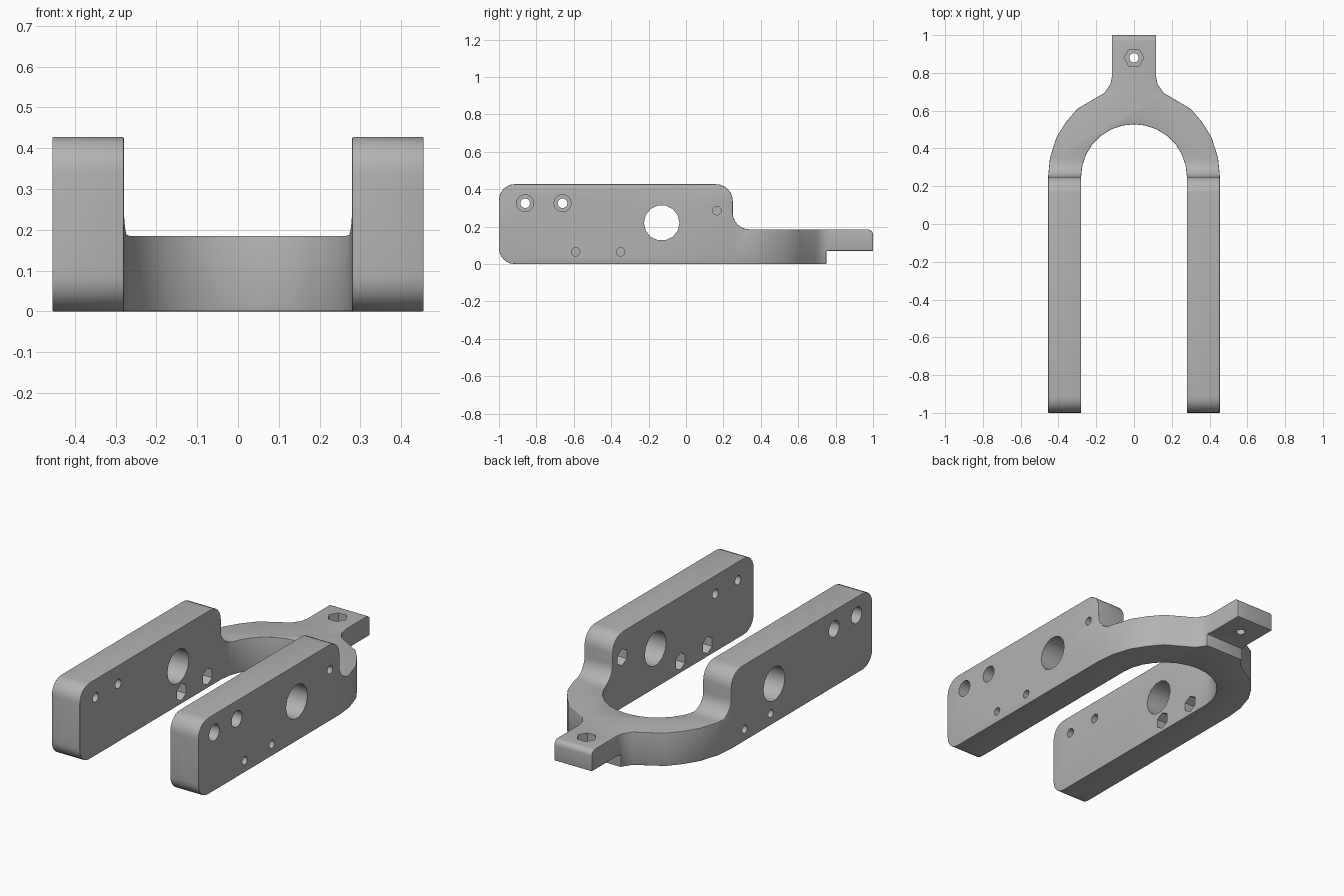
import bpy, bmesh, math
from mathutils import Vector, Matrix

cube = bpy.data.objects.get("Cube")
if cube:
    bpy.data.objects.remove(cube, do_unlink=True)

grey = bpy.data.materials.new("plain grey")
grey.use_nodes = True
grey.diffuse_color = (0.45, 0.45, 0.45, 1)
grey.node_tree.nodes["Principled BSDF"].inputs["Base Color"].default_value = grey.diffuse_color


def prism(name, points, offset):
    """Extrude a closed outline of 3D points along an offset."""
    bm = bmesh.new()
    face = bm.faces.new([bm.verts.new(p) for p in points])
    new = bmesh.ops.extrude_face_region(bm, geom=[face])["geom"]
    bmesh.ops.translate(bm, vec=Vector(offset),
                        verts=[g for g in new if isinstance(g, bmesh.types.BMVert)])
    bmesh.ops.recalc_face_normals(bm, faces=bm.faces)
    mesh = bpy.data.meshes.new(name)
    bm.to_mesh(mesh)
    bm.free()
    mesh.materials.append(grey)
    ob = bpy.data.objects.new(name, mesh)
    bpy.context.collection.objects.link(ob)
    return ob


def rounded(corners, steps=6):
    """Round each (a, b, radius) corner of an outline."""
    out = []
    for i, (a, b, r) in enumerate(corners):
        p = Vector((a, b))
        if not r:
            out.append(p)
            continue
        u = (Vector(corners[i - 1][:2]) - p).normalized()
        v = (Vector(corners[(i + 1) % len(corners)][:2]) - p).normalized()
        centre = p + (u + v) * r
        for k in range(steps + 1):
            t = math.pi / 2 * k / steps
            out.append(centre - v * r * math.cos(t) - u * r * math.sin(t))
    return out


def apply(ob, kind, **settings):
    mod = ob.modifiers.new(kind.lower(), kind)
    for key, value in settings.items():
        setattr(mod, key, value)
    bpy.context.view_layer.objects.active = ob
    bpy.ops.object.modifier_apply(modifier=mod.name)


def boolean(ob, tool, operation):
    tool.hide_render = True
    apply(ob, "BOOLEAN", object=tool, operation=operation, solver="EXACT")
    bpy.data.objects.remove(tool, do_unlink=True)


def drill(ob, start, end, radius, sides, turn=0):
    """Cut a round or six-sided hole between two points."""
    start, end = Vector(start), Vector(end)
    side = Vector((0, 1, 0))
    other = (end - start).normalized().cross(side)
    angles = [turn + 2 * math.pi * k / sides for k in range(sides)]
    ring = [start + (side * math.cos(a) + other * math.sin(a)) * radius for a in angles]
    boolean(ob, prism("hole_cutter", ring, end - start), "DIFFERENCE")


# Fork outline seen from above
outer = [(0.455, -1), (0.455, 0.25), (0.445, 0.35), (0.41, 0.46), (0.36, 0.54), (0.30, 0.61),
         (0.155, 0.695), (0.125, 0.74), (0.117, 0.78), (0.117, 1)]
arch = [(0.28 * math.cos(math.pi * k / 14), 0.25 + 0.278 * math.sin(math.pi * k / 14))
        for k in range(15)]
plan = outer + [(-x, y) for x, y in reversed(outer)] + [(-0.28, -1)] + arch[::-1] + [(0.28, -1)]
fork = prism("fork_bracket", [(x, y, -0.1) for x, y in plan], (0, 0, 0.7))

# Side profile: tall arms, low yoke, thin tab
side = rounded([(-1, 0, 0.085), (-1, 0.427, 0.085), (0.25, 0.427, 0.09), (0.25, 0.185, 0.09),
                (1, 0.185, 0.03), (1, 0.07, 0), (0.75, 0.07, 0), (0.75, 0, 0)])
boolean(fork, prism("side_cutter", [(-0.6, y, z) for y, z in side], (1.2, 0, 0)), "INTERSECT")

# Softened edges
apply(fork, "BEVEL", width=0.02, segments=3, limit_method="ANGLE",
      angle_limit=math.radians(42), use_clamp_overlap=True)

for s in (1, -1):
    # Axle hole and countersunk mounting holes
    drill(fork, (s * 0.2, -0.13, 0.22), (s * 0.6, -0.13, 0.22), 0.095, 14)
    for y in (-0.86, -0.66):
        drill(fork, (s * 0.2, y, 0.325), (s * 0.6, y, 0.325), 0.026, 12)
        drill(fork, (s * 0.39, y, 0.325), (s * 0.6, y, 0.325), 0.046, 14)
    # Screw holes with nut pockets on the inner faces
    spots = [(-0.59, 0.065), (-0.35, 0.065), (0.165, 0.285)] if s > 0 else [(-0.10, 0.065), (0.13, 0.065)]
    for y, z in spots:
        drill(fork, (s * 0.2, y, z), (s * 0.6, y, z), 0.023, 12)
        drill(fork, (s * 0.2, y, z), (s * 0.34, y, z), 0.047, 6, math.pi / 2)

# Tab hole with nut pocket on top
drill(fork, (0, 0.88, 0), (0, 0.88, 0.3), 0.025, 12)
drill(fork, (0, 0.88, 0.125), (0, 0.88, 0.3), 0.052, 6, math.pi / 2)

bpy.ops.object.select_all(action="DESELECT")
fork.select_set(True)
bpy.context.view_layer.objects.active = fork
bpy.ops.object.shade_smooth_by_angle(angle=math.radians(35))
